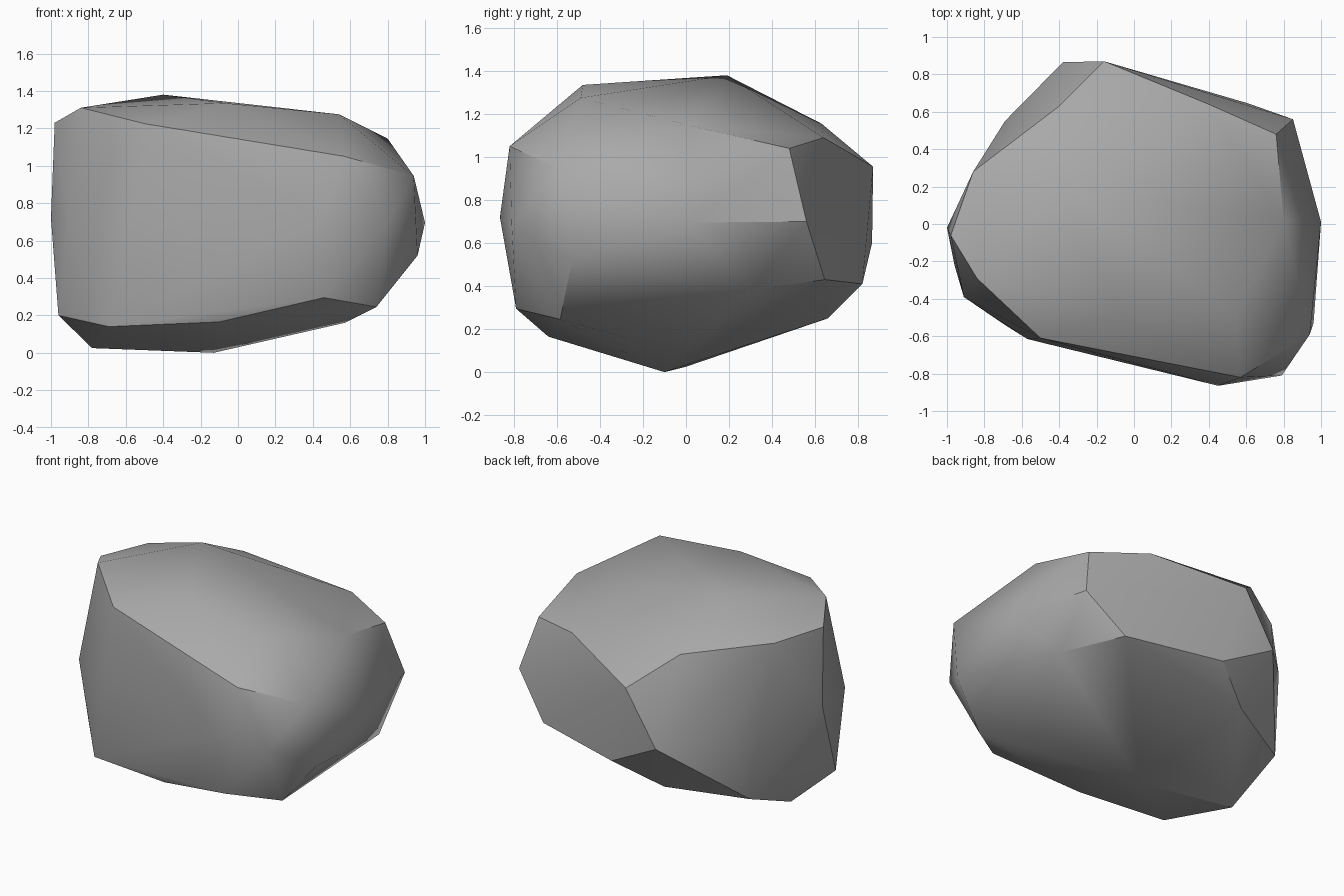
import bpy
import bmesh
import math

# Remove the default object only
default_cube = bpy.data.objects.get("Cube")
if default_cube:
    bpy.data.objects.remove(default_cube, do_unlink=True)


def make_material(name, colour):
    """Plain flat colour, shown in the viewport and in a render."""
    material = bpy.data.materials.new(name)
    material.use_nodes = True
    material.diffuse_color = colour
    shader = material.node_tree.nodes["Principled BSDF"]
    shader.inputs["Base Color"].default_value = colour
    shader.inputs["Roughness"].default_value = 0.9
    return material


def make_hull(name, corner_groups, material):
    """Wrap the corner points in a faceted convex shell."""
    mesh = bpy.data.meshes.new(name)
    shell = bmesh.new()
    for group in corner_groups:
        for corner in group:
            shell.verts.new(corner)
    hull = bmesh.ops.convex_hull(shell, input=shell.verts[:])
    # Drop points that ended up inside the shell
    unused = {item for key in ("geom_interior", "geom_unused") for item in hull[key]
              if isinstance(item, bmesh.types.BMVert)}
    bmesh.ops.delete(shell, geom=list(unused), context="VERTS")
    bmesh.ops.recalc_face_normals(shell, faces=shell.faces[:])
    shell.to_mesh(mesh)
    shell.free()
    mesh.materials.append(material)
    rock = bpy.data.objects.new(name, mesh)
    bpy.context.collection.objects.link(rock)
    return rock


# Crown: the gently domed upper surface
crown = [(-.4, .19, 1.38), (-.07, -.48, 1.335), (.54, -.49, 1.275),
         (-.84, -.29, 1.31)]

# Shoulder: the chipped rim around the crown, anticlockwise from the front
shoulder = [(-.5, -.61, 1.225), (.57, -.82, 1.05), (.94, -.59, .945),
            (.8, .02, 1.145), (.76, .48, 1.04), (.4, .64, 1.09),
            (-.16, .87, .955), (-.4, .63, 1.155), (-.86, .28, 1.22),
            (-.98, -.06, 1.23)]

# Waist: the widest ring of the stone
waist = [(-.91, -.39, .68), (-.57, -.615, .7), (.45, -.865, .72),
         (.79, -.81, .68), (.96, -.53, .52), (1, .01, .695),
         (.85, .56, .7), (-.38, .865, .6), (-.69, .55, .69),
         (-1, -.02, .72)]

# Underside: the lower rim and the point it rests on
underside = [(-.96, -.22, .2), (-.69, -.54, .14), (-.1, -.64, .165),
             (.46, -.79, .295), (.74, -.585, .245), (.57, -.28, .16),
             (.84, .3, .38), (.61, .645, .43), (-.02, .82, .41),
             (-.3, .66, .25), (-.77, .42, .2), (-.78, 0, .025),
             (-.13, -.1, 0)]

stone_grey = make_material("stone_grey", (.4, .4, .4, 1))
boulder = make_hull("boulder", (crown, shoulder, waist, underside), stone_grey)

# Soft facets that stay crisp along the chipped edges
bpy.ops.object.select_all(action="DESELECT")
boulder.select_set(True)
bpy.context.view_layer.objects.active = boulder
bpy.ops.object.shade_smooth_by_angle(angle=math.radians(30))
